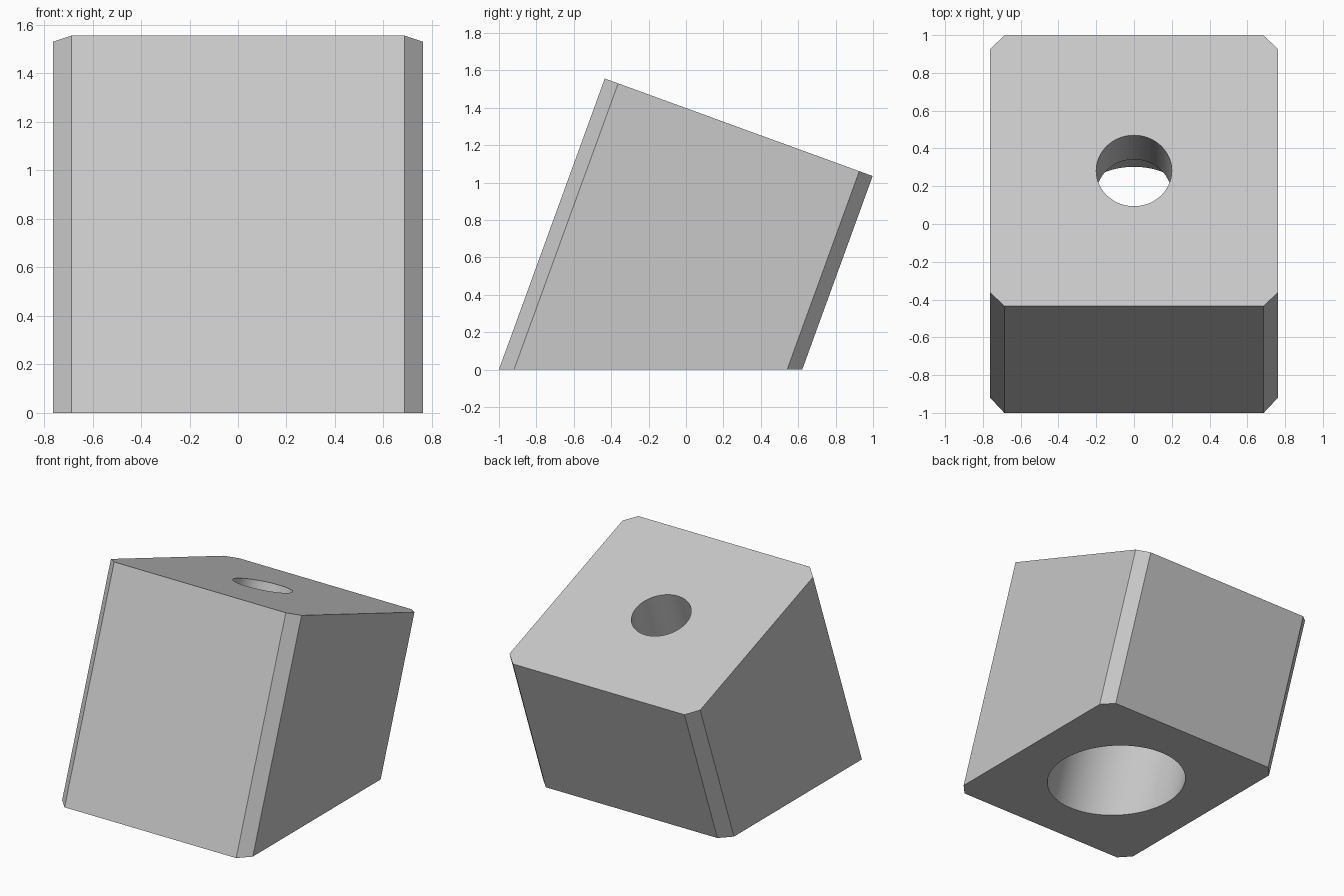
import bpy, bmesh, math
from mathutils import Matrix, Vector

cube = bpy.data.objects.get("Cube")
if cube:
    bpy.data.objects.remove(cube, do_unlink=True)

HALF, CHAMFER, TILT = 0.762, 0.076, math.radians(20)
# Tilted frame with its origin at the centre of the top face
FRAME = Matrix.Translation((0, 0.282, 1.296)) @ Matrix.Rotation(-TILT, 4, 'X')

grey = bpy.data.materials.new("light_grey")
grey.use_nodes = True
grey.diffuse_color = (0.58, 0.58, 0.58, 1)
grey.node_tree.nodes["Principled BSDF"].inputs["Base Color"].default_value = grey.diffuse_color


def make_object(name, bm):
    bmesh.ops.recalc_face_normals(bm, faces=bm.faces)
    mesh = bpy.data.meshes.new(name)
    bm.to_mesh(mesh)
    bm.free()
    mesh.materials.append(grey)
    obj = bpy.data.objects.new(name, mesh)
    bpy.context.collection.objects.link(obj)
    return obj


def cutter(name, radius, top, bottom):
    """Cylinder along the tilted axis, between two depths."""
    bm = bmesh.new()
    place = FRAME @ Matrix.Translation((0, 0, (top + bottom) / 2))
    bmesh.ops.create_cone(bm, cap_ends=True, segments=96, radius1=radius,
                          radius2=radius, depth=top - bottom, matrix=place)
    obj = make_object(name, bm)
    obj.hide_render = True
    return obj


# Block: chamfered square prism, tilted and cut flat at the ground
inner = HALF - CHAMFER
bm = bmesh.new()
outline = []
for sx, sy in ((1, 1), (-1, 1), (-1, -1), (1, -1)):
    pair = [(sx * HALF, sy * inner), (sx * inner, sy * HALF)]
    outline += pair if sx * sy > 0 else pair[::-1]
base = bm.faces.new([bm.verts.new((x, y, 0)) for x, y in outline])
side = bmesh.ops.extrude_face_region(bm, geom=[base], use_keep_orig=True)
lower = [v for v in side["geom"] if isinstance(v, bmesh.types.BMVert)]
bmesh.ops.translate(bm, verts=lower, vec=(0, 0, -2.2))
bm.transform(FRAME)
cut = bmesh.ops.bisect_plane(bm, geom=bm.verts[:] + bm.edges[:] + bm.faces[:],
                             plane_co=(0, 0, 0), plane_no=Vector((0, 0, 1)), clear_inner=True)
rim = [e for e in cut["geom_cut"] if isinstance(e, bmesh.types.BMEdge)]
bmesh.ops.contextual_create(bm, geom=rim)
block = make_object("angled_block", bm)

# Narrow hole from the top, wide bore from below
cutters = [cutter("wide_bore_cutter", 0.463, -0.375, -2.2),
           cutter("narrow_hole_cutter", 0.2, 0.2, -0.6)]
bpy.context.view_layer.objects.active = block
for tool in cutters:
    mod = block.modifiers.new(tool.name, 'BOOLEAN')
    mod.operation, mod.solver, mod.object = 'DIFFERENCE', 'EXACT', tool
    bpy.ops.object.modifier_apply(modifier=mod.name)
    bpy.data.objects.remove(tool, do_unlink=True)

# Smooth bores, crisp edges
bpy.ops.object.select_all(action='DESELECT')
block.select_set(True)
bpy.ops.object.shade_smooth_by_angle(angle=math.radians(20))
